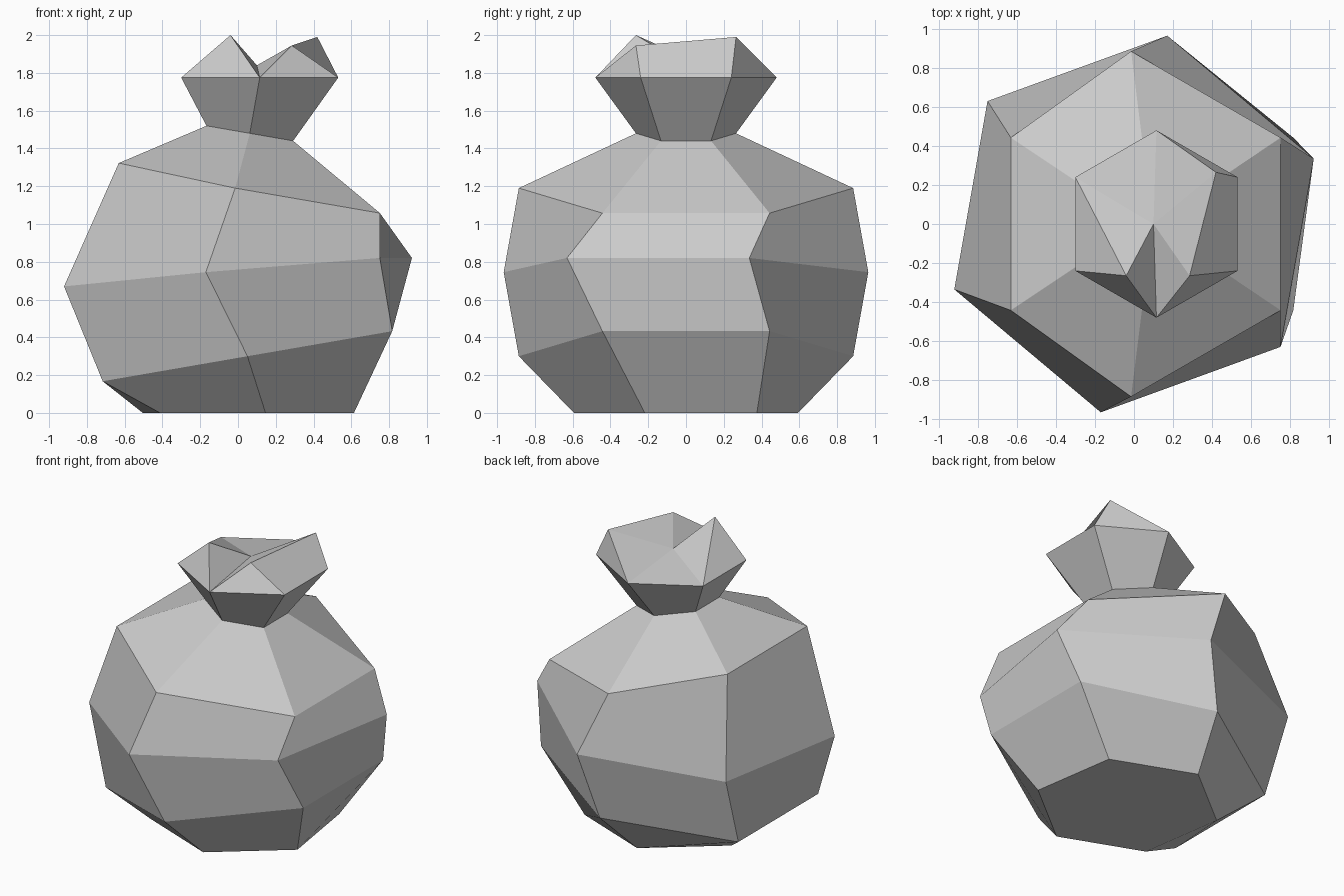
import bpy
import bmesh
from math import sin, cos, radians

SIDES = 6

cube = bpy.data.objects.get("Cube")
if cube:
    bpy.data.objects.remove(cube, do_unlink=True)

cloth = bpy.data.materials.new("grey_cloth")
cloth.use_nodes = True
cloth.diffuse_color = (0.6, 0.6, 0.6, 1)
cloth.node_tree.nodes["Principled BSDF"].inputs["Base Color"].default_value = cloth.diffuse_color


def ring(bm, x, z, radius, rise=0, twist=0, left_pull=0):
    """Tilted, twisted hexagon; starts at the front and runs counter-clockwise."""
    verts = []
    for i in range(SIDES):
        a = radians(-90 + i * 360 / SIDES)
        t = a + radians(twist)
        pull = left_pull if cos(a) < -0.1 else 0
        verts.append(bm.verts.new((x + radius * cos(t) + pull,
                                   radius * sin(t), z + rise * cos(a))))
    return verts


def bridge(bm, low, high):
    for i in range(SIDES):
        j = (i + 1) % SIDES
        bm.faces.new((low[i], low[j], high[j], high[i]))


def finish(bm, name):
    mesh = bpy.data.meshes.new(name)
    bm.to_mesh(mesh)
    bm.free()
    mesh.materials.append(cloth)
    obj = bpy.data.objects.new(name, mesh)
    bpy.context.collection.objects.link(obj)


neck = dict(x=0.0625, z=1.48, radius=0.265, rise=-0.046)

# Sack body: flat base, bulging twisted rings, tilted neck
bm = bmesh.new()
rings = [
    ring(bm, 0.055, 0, 0.6, twist=8.7),
    ring(bm, 0.05, 0.3, 0.885, rise=0.153),
    ring(bm, 0, 0.745, 0.98, rise=0.087, twist=-10),
    ring(bm, -0.015, 1.19, 0.885, rise=-0.153, left_pull=0.15),
    ring(bm, **neck),
]
for low, high in zip(rings, rings[1:]):
    bridge(bm, low, high)
bm.faces.new(rings[0][::-1])
finish(bm, "sack_body")

# Gathered top: flared collar with a folded crown of three peaks
bm = bmesh.new()
collar = ring(bm, 0.115, 1.775, 0.48)
bridge(bm, ring(bm, **neck), collar)
dip, peak_right, peak_front, peak_back = [bm.verts.new(p) for p in (
    (0.1, 0, 1.84), (-0.04, -0.265, 2), (0.285, -0.265, 1.945), (0.42, 0.265, 1.99))]
front, left_front, left_back, back, right_back, right_front = collar
for fold in (
    (peak_right, right_front, front),
    (peak_right, right_back, right_front),
    (dip, right_back, peak_right),
    (dip, back, right_back),
    (dip, peak_back, back),
    (dip, peak_front, peak_back),
    (peak_front, left_front, left_back, peak_back),
    (peak_back, left_back, back),
    (peak_front, front, left_front),
    (dip, front, peak_front),
    (dip, peak_right, front),
):
    bm.faces.new(fold)
finish(bm, "gathered_top")
